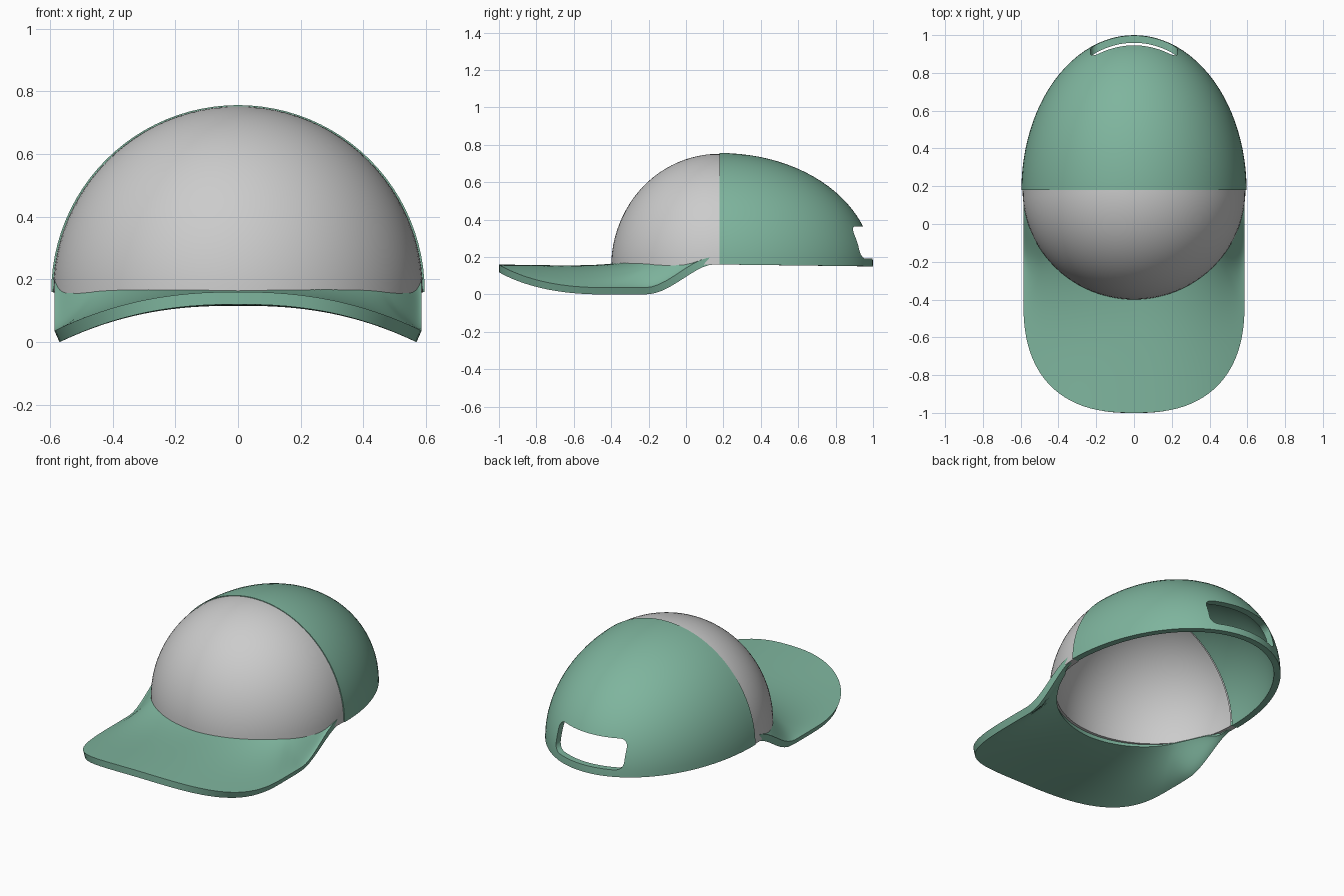
import bpy, bmesh
from math import sin, cos, pi, radians

if "Cube" in bpy.data.objects:
    bpy.data.objects.remove(bpy.data.objects["Cube"])

green = bpy.data.materials.new("green_fabric")
green.diffuse_color = (0.21, 0.46, 0.34, 1)
green.use_nodes = True
green.node_tree.nodes["Principled BSDF"].inputs["Base Color"].default_value = green.diffuse_color
CY, Z0 = 0.18, 0.16          # centre of the crown and height of its rim
THICK = 0.038


def finish(name, bm, mat=None):
    bmesh.ops.remove_doubles(bm, verts=bm.verts, dist=0.0002)
    bmesh.ops.recalc_face_normals(bm, faces=bm.faces)
    me = bpy.data.meshes.new(name)
    bm.to_mesh(me)
    bm.free()
    ob = bpy.data.objects.new(name, me)
    bpy.context.collection.objects.link(ob)
    if mat:
        me.materials.append(mat)
    return ob


def select(ob):
    bpy.ops.object.select_all(action='DESELECT')
    ob.select_set(True)
    bpy.context.view_layer.objects.active = ob


def apply_mods(ob):
    select(ob)
    for m in list(ob.modifiers):
        bpy.ops.object.modifier_apply(modifier=m.name)


def smooth(ob):
    select(ob)
    bpy.ops.object.shade_smooth_by_angle(angle=radians(35))


def grid(bm, rows):
    vs = [[bm.verts.new(p) for p in r] for r in rows]
    for a, b in zip(vs, vs[1:]):
        for k in range(len(a) - 1):
            bm.faces.new((a[k], a[k + 1], b[k + 1], b[k]))
    return vs


def half_crown(name, rx, ry, rz, side, seam, mat=None, drop=0.0):
    """Half an ellipsoid shell: outer skin, lower rim, inner skin."""
    N, L = 48, 24
    bm = bmesh.new()
    rows = []
    for i in range(N + 1):
        lon = pi * i / N
        row = []
        for t, lats in ((0, range(L, -1, -1)), (THICK, range(L + 1))):
            for j in lats:
                a = pi / 2 * j / L
                row.append(((rx - t) * cos(a) * cos(lon),
                            CY + side * (ry - t) * cos(a) * sin(lon),
                            Z0 + (rz - t) * sin(a) - drop * sin(lon) * cos(a) ** 4))
        rows.append(row)
    vs = grid(bm, rows)
    if seam:                                   # close the seam edge
        for r in (vs[0], vs[-1]):
            for k in range(L):
                bm.faces.new((r[k], r[k + 1], r[-2 - k], r[-1 - k]))
    return finish(name, bm, mat)


# Crown: grey front panel and slightly larger green back panel
front = half_crown("front_panel", 0.590, 0.58, 0.592, -1, False, drop=0.01)
back = half_crown("back_panel", 0.596, 0.82, 0.596, 1, True, green, drop=0.01)

# Strap opening, cut with a rounded box
bm = bmesh.new()
bmesh.ops.create_cube(bm, size=1)
for v in bm.verts:
    v.co = (v.co.x * 0.46, 0.95 + v.co.y * 0.5, 0.278 + v.co.z * 0.172)
edges = [e for e in bm.edges if abs(e.verts[0].co.y - e.verts[1].co.y) > 0.1]
bmesh.ops.bevel(bm, geom=edges, offset=0.045, segments=6, profile=0.5, affect='EDGES')
cutter = finish("opening_cutter", bm)
cutter.hide_render = True
cut = back.modifiers.new("opening", 'BOOLEAN')
cut.operation, cut.object, cut.solver = 'DIFFERENCE', cutter, 'EXACT'
apply_mods(back)
bpy.data.objects.remove(cutter)


# Brim: lofted from the crown rim to a rounded outline, bent down at the sides
def outline(f):
    """Outer edge for f = 0 (side) to 1 (front centre)."""
    if f < 0.4:
        return 0.586, CY - 0.58 * f / 0.4
    p = (f - 0.4) / 0.6 * pi / 2
    return 0.586 * max(cos(p), 0) ** 0.8, -0.4 - 0.6 * sin(p) ** 0.8


N, V = 80, 16
rows = []
for i in range(N + 1):
    f = 1 - abs(2 * i / N - 1)
    sx = 1 if i < N / 2 else -1
    t = f * pi / 2
    ix, iy = 0.570 * cos(t), CY - 0.56 * sin(t)
    ox, oy = outline(f)
    row = []
    for j in range(V + 1):
        v = j / V
        x, y = ix + (ox - ix) * v, iy + (oy - iy) * v
        z = 0.16 - 0.124 * (x / 0.586) ** 2.3 - 0.01 * sin(t) * (1 - v)
        s = min(max((y + 0.22) / 0.37, 0), 1)
        z += (0.2 - z) * s * s * (3 - 2 * s)          # sweep up at the sides
        rim = 0.185 - 0.02 * f
        z += max(rim - z, 0) * (1 - v) ** (2 + 2 * f)  # fillet into the crown
        row.append((sx * x, y, z))
    rows.append(row)
bm = bmesh.new()
grid(bm, rows)
brim = finish("brim", bm, green)
if brim.data.polygons[len(brim.data.polygons) // 2].normal.z < 0:
    brim.data.flip_normals()
sol = brim.modifiers.new("thickness", 'SOLIDIFY')
sol.thickness, sol.offset = 0.04, -1
apply_mods(brim)

for ob in (front, back, brim):
    smooth(ob)
